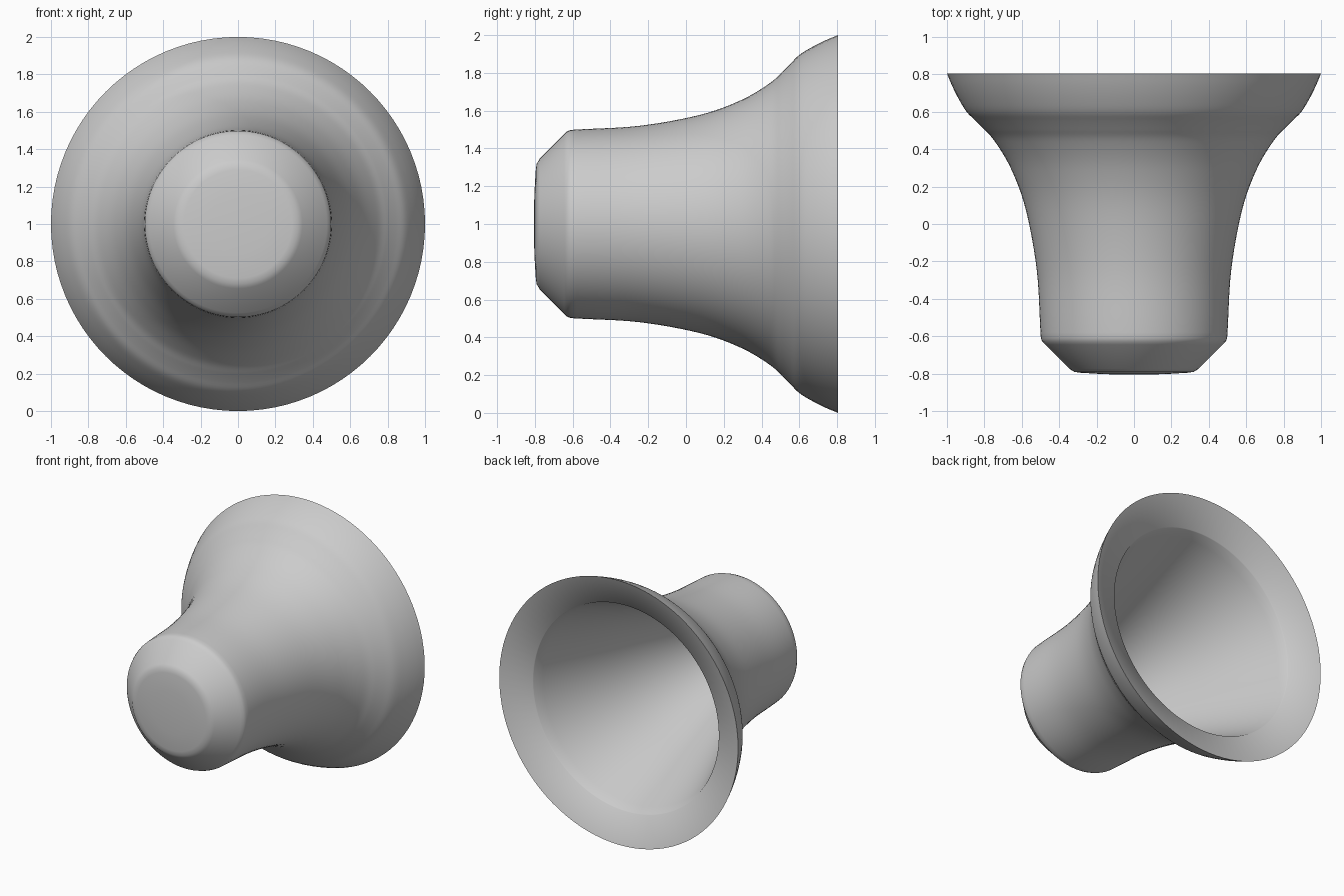
import bpy, bmesh, math
from mathutils import Matrix, Vector

if "Cube" in bpy.data.objects:
    bpy.data.objects.remove(bpy.data.objects["Cube"])

AXIS_Z = 1.0
SEGMENTS = 96


def spline(points, steps=6):
    """Smooth curve through (y, radius) points."""
    p = [Vector(q) for q in points]
    p = [2 * p[0] - p[1]] + p + [2 * p[-1] - p[-2]]
    out = []
    for i in range(1, len(p) - 2):
        a, b, c, d = p[i - 1:i + 3]
        for s in range(steps):
            t = s / steps
            out.append(0.5 * (2 * b + (c - a) * t + (2 * a - 5 * b + 4 * c - d) * t ** 2
                              + (3 * b - a - 3 * c + d) * t ** 3))
    return out + [Vector(points[-1])]


def lathe(name, profile):
    """Spin a (y, radius) profile around the horizontal axis."""
    bm = bmesh.new()
    verts = [bm.verts.new((r, y, AXIS_Z)) for y, r in profile]
    for v in verts:
        v.co.z = AXIS_Z
    edges = [bm.edges.new(pair) for pair in zip(verts, verts[1:])]
    bmesh.ops.spin(bm, geom=verts + edges, cent=(0, 0, AXIS_Z), axis=(0, 1, 0),
                   angle=math.tau, steps=SEGMENTS, use_merge=False)
    bmesh.ops.remove_doubles(bm, verts=bm.verts, dist=0.0005)
    bmesh.ops.recalc_face_normals(bm, faces=bm.faces)
    mesh = bpy.data.meshes.new(name)
    bm.to_mesh(mesh)
    bm.free()
    obj = bpy.data.objects.new(name, mesh)
    bpy.context.collection.objects.link(obj)
    bpy.ops.object.select_all(action='DESELECT')
    obj.select_set(True)
    bpy.context.view_layer.objects.active = obj
    bpy.ops.object.shade_smooth_by_angle(angle=math.radians(35))
    return obj


# Closed nose: slightly domed cap and softened chamfer
nose = [(-0.805, 0), (-0.803, 0.16), (-0.795, 0.29), (-0.79, 0.32), (-0.775, 0.345),
        (-0.645, 0.475), (-0.63, 0.49), (-0.61, 0.498)]
# Concave flare, then convex lip
flare = spline([(-0.58, 0.50), (-0.245, 0.52), (0.075, 0.578), (0.29, 0.655),
                (0.44, 0.743), (0.515, 0.81)])
lip = spline([(0.55, 0.845), (0.60, 0.895), (0.67, 0.938), (0.74, 0.973), (0.805, 1.0)], 4)
# Dished rim and tapering hollow
hollow = [(0.72, 0.78)] + spline([(0.715, 0.776), (0.3, 0.615), (0.0, 0.505),
                                  (-0.35, 0.38), (-0.66, 0.28)]) + [(-0.70, 0.22), (-0.71, 0)]

lathe("bell_body", nose + flare + lip + hollow)
